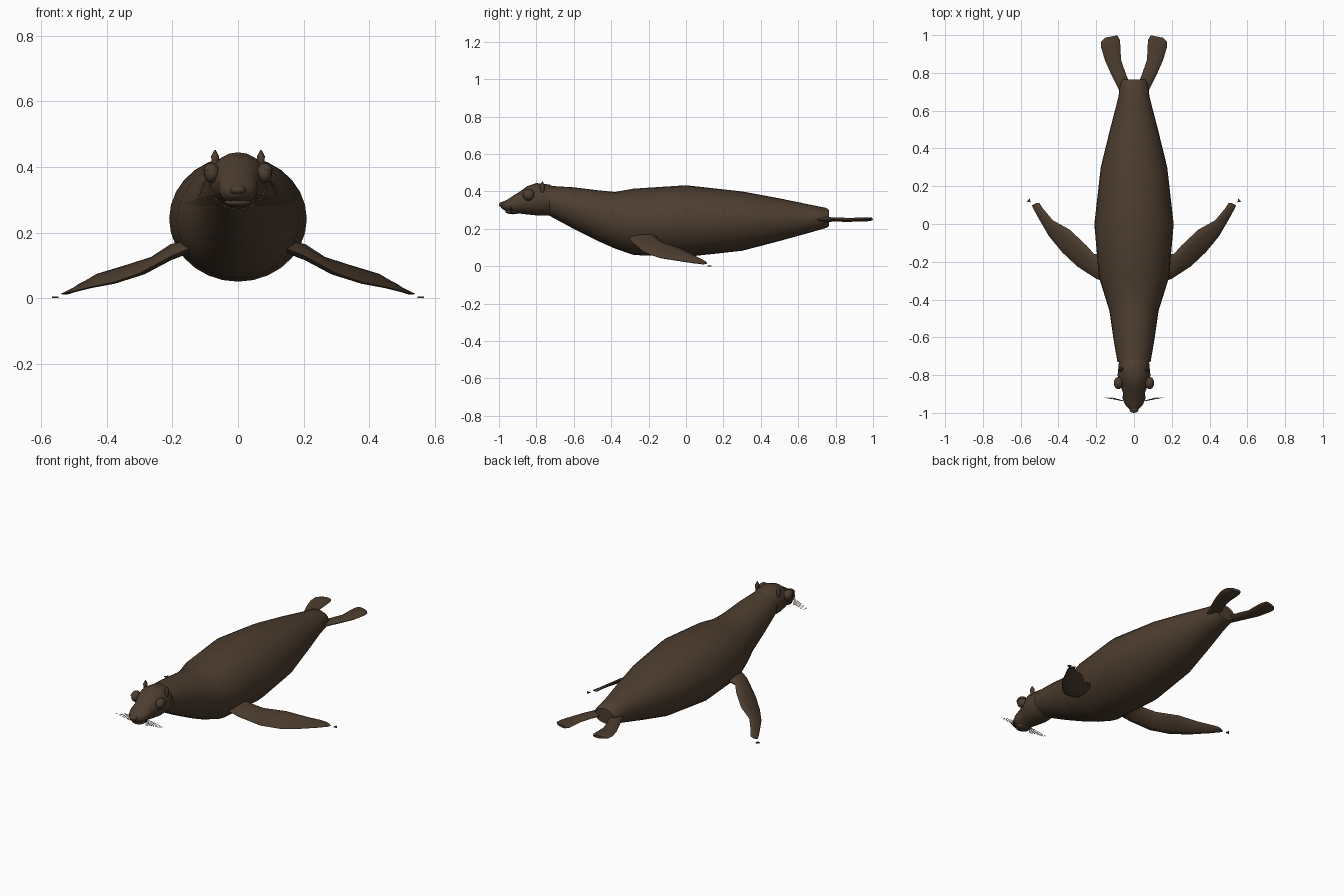
import bpy, bmesh, math
from mathutils import Vector, Matrix

cube = bpy.data.objects.get("Cube")
if cube:
    bpy.data.objects.remove(cube, do_unlink=True)

brown = bpy.data.materials.new("dark brown fur")
brown.use_nodes = True
colour = (0.075, 0.047, 0.029, 1)
brown.diffuse_color = colour
bsdf = brown.node_tree.nodes["Principled BSDF"]
bsdf.inputs["Base Color"].default_value = colour
bsdf.inputs["Roughness"].default_value = 0.8


def finish(bm, name, angle=50):
    """Turn a bmesh into a smooth shaded brown object."""
    bmesh.ops.recalc_face_normals(bm, faces=bm.faces)
    mesh = bpy.data.meshes.new(name)
    bm.to_mesh(mesh)
    bm.free()
    mesh.materials.append(brown)
    obj = bpy.data.objects.new(name, mesh)
    bpy.context.collection.objects.link(obj)
    bpy.ops.object.select_all(action='DESELECT')
    obj.select_set(True)
    bpy.context.view_layer.objects.active = obj
    bpy.ops.object.shade_smooth_by_angle(angle=math.radians(angle))
    return obj


def loft(name, sections, sides):
    """Skin oval sections, each given as centre and two half axes."""
    bm = bmesh.new()
    rings = []
    for centre, a, b in sections:
        ring = []
        for i in range(sides):
            t = math.tau * i / sides
            ring.append(bm.verts.new(Vector(centre) + Vector(a) * math.cos(t) + Vector(b) * math.sin(t)))
        rings.append(ring)
    for r, s in zip(rings, rings[1:]):
        for i in range(sides):
            j = (i + 1) % sides
            bm.faces.new((r[i], r[j], s[j], s[i]))
    bm.faces.new(rings[0])
    bm.faces.new(rings[-1])
    return finish(bm, name)


def trunk(name, stations, sides):
    """Loft along y from stations of y, half width, bottom and top."""
    return loft(name, [((0, y, (lo + hi) / 2), (w, 0, 0), (0, 0, (hi - lo) / 2))
                       for y, w, lo, hi in stations], sides)


def flipper(name, edges, side):
    """Loft from front edge point, back edge point and half thickness."""
    sections = []
    for front, back, thick in edges:
        f, b = Vector(front), Vector(back)
        f.x *= side
        b.x *= side
        sections.append(((f + b) / 2, (f - b) / 2, (0, 0, thick)))
    return loft(name, sections, 10)


def ball(name, centre, size, cut=None, tilt=0):
    """Ellipsoid, optionally keeping only the part above a local height."""
    bm = bmesh.new()
    bmesh.ops.create_uvsphere(bm, u_segments=16, v_segments=10, radius=1)
    if cut is not None:
        bmesh.ops.bisect_plane(bm, geom=bm.verts[:] + bm.edges[:] + bm.faces[:],
                               plane_co=(0, 0, cut), plane_no=(0, 0, 1), clear_inner=True)
        bmesh.ops.holes_fill(bm, edges=[e for e in bm.edges if e.is_boundary])
    bm.transform(Matrix.Translation(centre) @ Matrix.Rotation(tilt, 4, 'Y') @ Matrix.Diagonal((*size, 1)))
    return finish(bm, name)


# Body from neck to rump
trunk("body", [(-.73, .088, .27, .43), (-.6, .11, .2, .422), (-.46, .13, .13, .405),
               (-.38, .155, .095, .397), (-.28, .186, .06, .415), (0, .21, .05, .433),
               (.3, .176, .083, .4), (.5, .127, .135, .363), (.67, .083, .182, .328),
               (.75, .071, .205, .312), (.765, .06, .215, .3)], 28)

# Head tapering into the muzzle
trunk("head", [(-.7, .075, .28, .42), (-.73, .08, .272, .437), (-.8, .087, .272, .445),
               (-.85, .075, .277, .428), (-.89, .059, .282, .398), (-.925, .06, .284, .377),
               (-.955, .048, .292, .357), (-.98, .026, .305, .345), (-.99, .01, .315, .338)], 20)
ball("nose", (0, -.98, .33), (.025, .02, .015))
ball("chin", (0, -.925, .292), (.042, .042, .014))

FRONT = [((.14, -.31, .155), (.14, -.15, .165), .02),
         ((.2, -.29, .13), (.21, -.16, .15), .022),
         ((.3, -.225, .076), (.25, -.115, .122), .019),
         ((.38, -.15, .048), (.34, -.03, .096), .015),
         ((.45, -.065, .034), (.43, .02, .07), .012),
         ((.505, .03, .02), (.48, .08, .04), .009),
         ((.535, .085, .013), (.5, .11, .022), .006),
         ((.54, .1, .013), (.515, .112, .016), .003)]

HIND = [((.065, .64, .25), (.02, .67, .25), .015),
        ((.08, .71, .25), (.025, .75, .25), .014),
        ((.12, .79, .25), (.045, .8, .25), .012),
        ((.155, .87, .248), (.069, .87, .248), .011),
        ((.174, .935, .25), (.072, .94, .25), .011),
        ((.174, .965, .251), (.075, .975, .251), .011),
        ((.155, .986, .252), (.088, .999, .252), .008)]

for side, label in ((1, "left"), (-1, "right")):
    flipper(label + "_front_flipper", FRONT, side)
    flipper(label + "_hind_flipper", HIND, side)

    # Eyes with heavy upper lids
    ball(label + "_eye", (side * .08, -.842, .38), (.024, .03, .029))
    ball(label + "_eyelid", (side * .081, -.842, .382), (.026, .034, .031), .3, side * .15)

    # Pointed ears
    loft(label + "_ear", [((side * .07, -.768, z), (r, 0, 0), (0, r * 1.1, 0))
                          for z, r in ((.395, .008), (.418, .011), (.433, .012), (.452, .002))], 8)

    # Whiskers fanning from the cheek
    bm = bmesh.new()
    for i in range(7):
        start = Vector((side * .05, -.938, .318 - i * .006))
        tip = Vector((side * (.163 - i * .008), -.918, .288 - i * .0015))
        middle = (start + tip) / 2 + Vector((0, 0, .003))
        drop = Vector((0, 0, .0016))
        fore = Vector((0, .0016, 0))
        for p, q, s in ((start, middle, 1), (middle, tip, .5)):
            for d in (drop, fore):
                bm.faces.new([bm.verts.new(v) for v in (p - d * s, p + d * s, q + d * s / 2, q - d * s / 2)])
    finish(bm, label + "_whiskers")

    # Claw chip lying beyond the flipper tip
    bm = bmesh.new()
    low = [bm.verts.new((side * x, y, 0)) for x, y in ((.548, .115), (.568, .117), (.552, .136))]
    chip = bm.faces.new(low)
    top = bmesh.ops.extrude_face_region(bm, geom=[chip])
    for v in top["geom"]:
        if isinstance(v, bmesh.types.BMVert):
            v.co.z += .005
    finish(bm, label + "_claw", 30)
